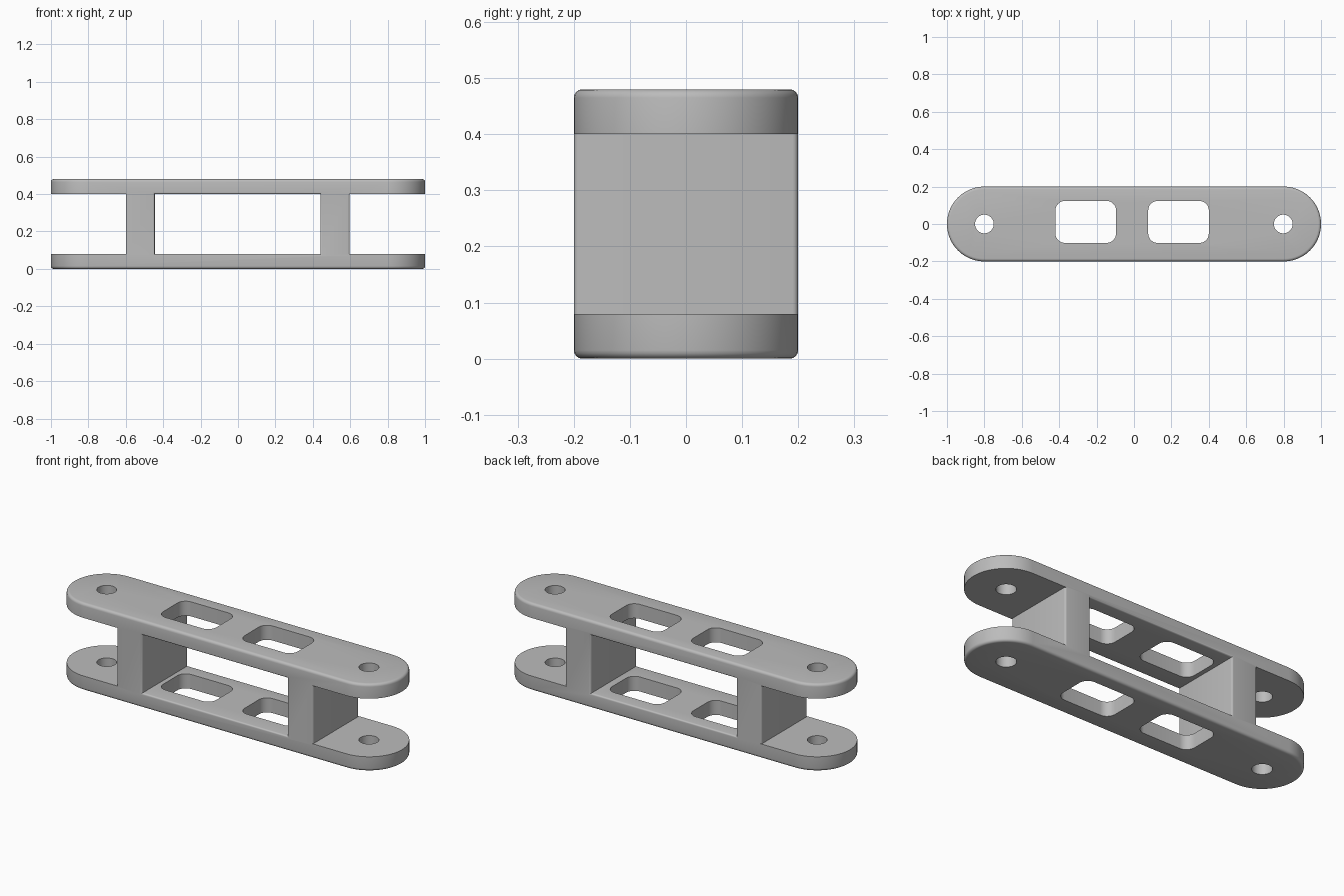
import bpy
import bmesh
from math import pi, sin, cos

default = bpy.data.objects.get("Cube")
if default:
    bpy.data.objects.remove(default, do_unlink=True)

HEIGHT, PLATE, RADIUS = 0.48, 0.08, 0.2
RIM, FILLET = 0.015, 0.01

steel = bpy.data.materials.new("plain grey")
steel.use_nodes = True
GREY = (0.5, 0.5, 0.5, 1)
steel.diffuse_color = GREY
steel.node_tree.nodes["Principled BSDF"].inputs["Base Color"].default_value = GREY


def loft(name, rings):
    """Skin a stack of matching closed rings and cap both ends."""
    bm = bmesh.new()
    loops = [[bm.verts.new(p) for p in ring] for ring in rings]
    n = len(loops[0])
    for a, b in zip(loops, loops[1:]):
        for i in range(n):
            j = (i + 1) % n
            bm.faces.new((a[i], a[j], b[j], b[i]))
    bm.faces.new(loops[0][::-1])
    bm.faces.new(loops[-1])
    bmesh.ops.recalc_face_normals(bm, faces=bm.faces)
    mesh = bpy.data.meshes.new(name)
    bm.to_mesh(mesh)
    bm.free()
    obj = bpy.data.objects.new(name, mesh)
    bpy.context.collection.objects.link(obj)
    mesh.materials.append(steel)
    return obj


def rounded(cx, cy, hx, hy, r, z, steps):
    """Rectangle outline with round corners, lying at height z."""
    pts = []
    for k, (sx, sy) in enumerate(((1, 1), (-1, 1), (-1, -1), (1, -1))):
        for i in range(steps + 1):
            a = (k + i / steps) * pi / 2
            p = (cx + sx * (hx - r) + r * cos(a), cy + sy * (hy - r) + r * sin(a), z)
            if not pts or max(abs(p[0] - pts[-1][0]), abs(p[1] - pts[-1][1])) > 1e-5:
                pts.append(p)
    if max(abs(pts[0][0] - pts[-1][0]), abs(pts[0][1] - pts[-1][1])) < 1e-5:
        pts.pop()
    return pts


def through_hole(cx, cy, hx, hy, r, steps):
    return loft("hole_cutter", [rounded(cx, cy, hx, hy, r, z, steps)
                                for z in (-0.1, HEIGHT + 0.1)])


def side_slot(x0, x1, flare0, flare1, flare_z):
    """Front-to-back slot between the plates, flaring into fillets at both sides."""
    arc = [(-RADIUS + FILLET * (1 - cos(a)), FILLET * (1 - sin(a)))
           for a in (i * pi / 8 for i in range(5))]
    half = [(-RADIUS - 0.05, FILLET)] + arc
    stations = half + [(-y, f) for y, f in reversed(half)]
    rings = []
    for y, f in stations:
        a, b = x0 - f * flare0, x1 + f * flare1
        lo, hi = PLATE - f * flare_z, HEIGHT - PLATE + f * flare_z
        rings.append([(a, y, lo), (b, y, lo), (b, y, hi), (a, y, hi)])
    return loft("slot_cutter", rings)


# Round-ended body with rolled top and bottom rims
levels = [(RIM * (1 - sin(a)), RIM * (1 - cos(a)))
          for a in (i * pi / 8 for i in range(5))]
levels += [(inset, HEIGHT - z) for inset, z in reversed(levels)]
body = loft("link_frame", [rounded(0, 0, 1 - i, RADIUS - i, RADIUS - i, z, 24)
                           for i, z in levels])

# Centre window and open fork ends, leaving two posts
cutters = [side_slot(-0.445, 0.44, 1, 1, 1),
           side_slot(-1.1, -0.6, 0, 1, 0),
           side_slot(0.597, 1.1, 1, 0, 0)]

# Pin holes and lightening holes through both plates
for x in (-0.8, 0.798):
    cutters.append(through_hole(x, 0, 0.05, 0.05, 0.05, 10))
for x in (-0.258, 0.238):
    cutters.append(through_hole(x, 0.011, 0.162, 0.112, 0.05, 8))

for cutter in cutters:
    cutter.hide_render = True
    mod = body.modifiers.new("cut", "BOOLEAN")
    mod.operation = "DIFFERENCE"
    mod.solver = "EXACT"
    mod.object = cutter

# Apply the cuts, drop the cutters and shade
bpy.ops.object.select_all(action="DESELECT")
body.select_set(True)
bpy.context.view_layer.objects.active = body
for mod in list(body.modifiers):
    bpy.ops.object.modifier_apply(modifier=mod.name)
for cutter in cutters:
    bpy.data.objects.remove(cutter, do_unlink=True)
bpy.ops.object.shade_smooth_by_angle(angle=pi / 6)
